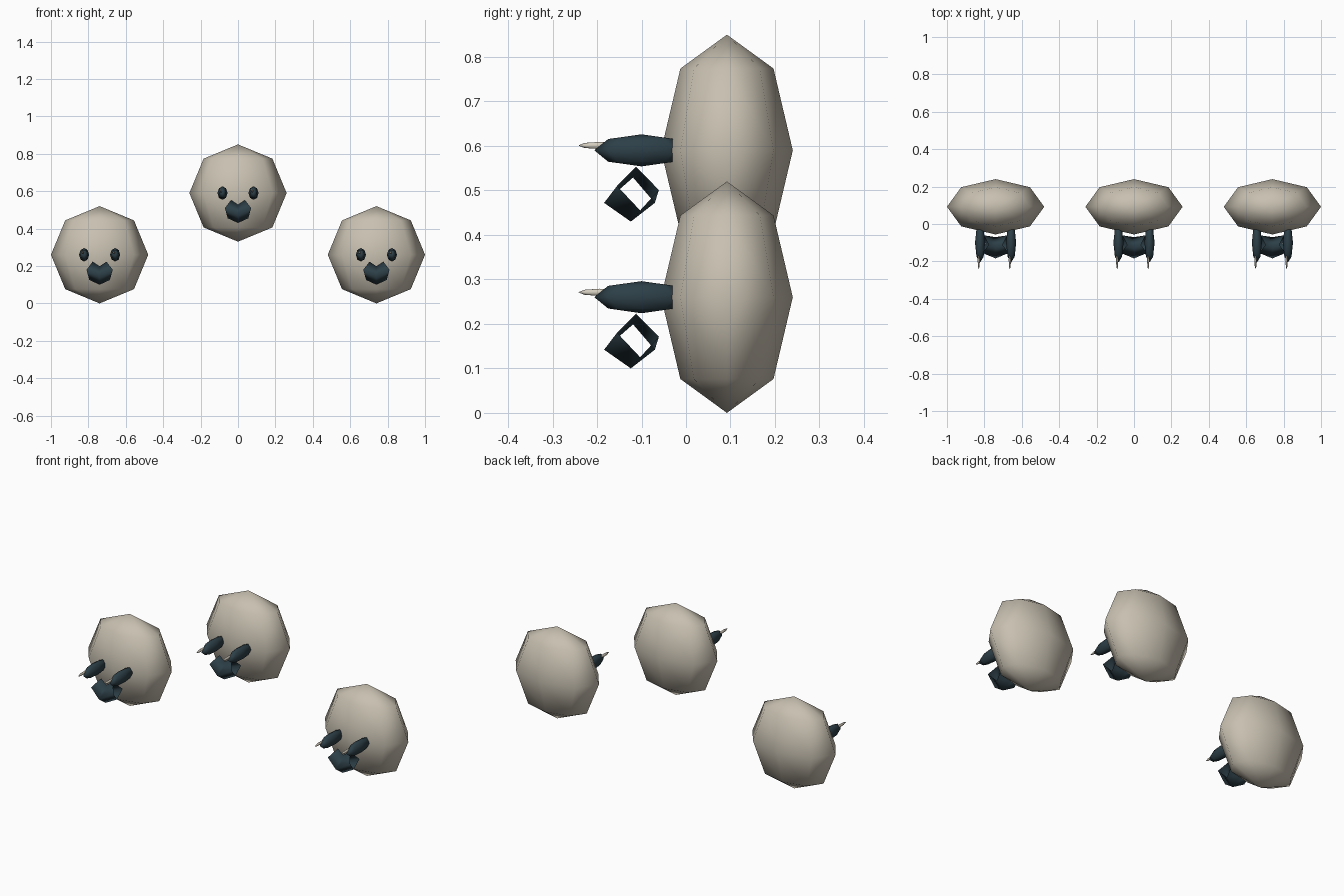
import bpy, bmesh, math
from mathutils import Vector

if "Cube" in bpy.data.objects:
    bpy.data.objects.remove(bpy.data.objects["Cube"])


def material(name, rgb):
    m = bpy.data.materials.new(name)
    m.diffuse_color = (*rgb, 1)
    m.use_nodes = True
    m.node_tree.nodes["Principled BSDF"].inputs["Base Color"].default_value = m.diffuse_color
    return m


FUR = material("warm_grey_fur", (0.58, 0.53, 0.44))
DARK = material("dark_slate", (0.026, 0.050, 0.064))
GLINT = material("pale_glint", (0.66, 0.61, 0.52))


def finish(bm, name, mat, origin):
    me = bpy.data.meshes.new(name)
    for f in bm.faces:
        f.smooth = True
    bm.to_mesh(me)
    bm.free()
    me.materials.append(mat)
    ob = bpy.data.objects.new(name, me)
    ob.location = origin
    bpy.context.collection.objects.link(ob)
    return ob


def ball(name, centre, radii, mat, origin):
    # Eight sided ellipsoid with upright poles
    bm = bmesh.new()
    bmesh.ops.create_uvsphere(bm, u_segments=8, v_segments=4, radius=1)
    for v in bm.verts:
        v.co = Vector(centre) + Vector(a * b for a, b in zip(v.co, radii))
    return finish(bm, name, mat, origin)


def nose(name, origin):
    # Open four sided tube bent into a shallow U; (x, y, z) for top, back, bottom, front
    end = [(0.037, -0.112, -0.037), (0.062, -0.061, -0.089),
           (0.055, -0.103, -0.135), (0.070, -0.155, -0.080)]
    mid = [(0, -0.119, -0.061), (0, -0.070, -0.118),
           (0, -0.124, -0.160), (0, -0.184, -0.118)]
    bm = bmesh.new()
    rings = [[bm.verts.new((-x, y, z)) for x, y, z in end],
             [bm.verts.new(p) for p in mid],
             [bm.verts.new(p) for p in end]]
    for a, b in zip(rings, rings[1:]):
        for i in range(4):
            j = (i + 1) % 4
            bm.faces.new((a[i], b[i], b[j], a[j]))
    bmesh.ops.recalc_face_normals(bm, faces=bm.faces)
    # Make sure the tube faces outward
    middle = Vector((0, -0.122, -0.112))
    if sum(f.normal.dot(f.calc_center_median() - middle) for f in bm.faces) < 0:
        bmesh.ops.reverse_faces(bm, faces=bm.faces)
    return finish(bm, name, DARK, origin)


# Three identical heads, the middle one raised
for tag, x, z in (("left", -0.74, 0.26), ("middle", 0, 0.59), ("right", 0.74, 0.26)):
    o = (x, 0, z)
    ball(f"{tag}_head", (0, 0.092, 0), (0.26, 0.148, 0.26), FUR, o)
    nose(f"{tag}_nose", o)
    for side, s in (("left", -1), ("right", 1)):
        ball(f"{tag}_head_{side}_eye", (s * 0.083, -0.1, 0),
             (0.027, 0.106, 0.036), DARK, o)
        ball(f"{tag}_head_{side}_eye_glint", (s * 0.083 - 0.007, -0.195, 0.011),
             (0.006, 0.047, 0.008), GLINT, o)
